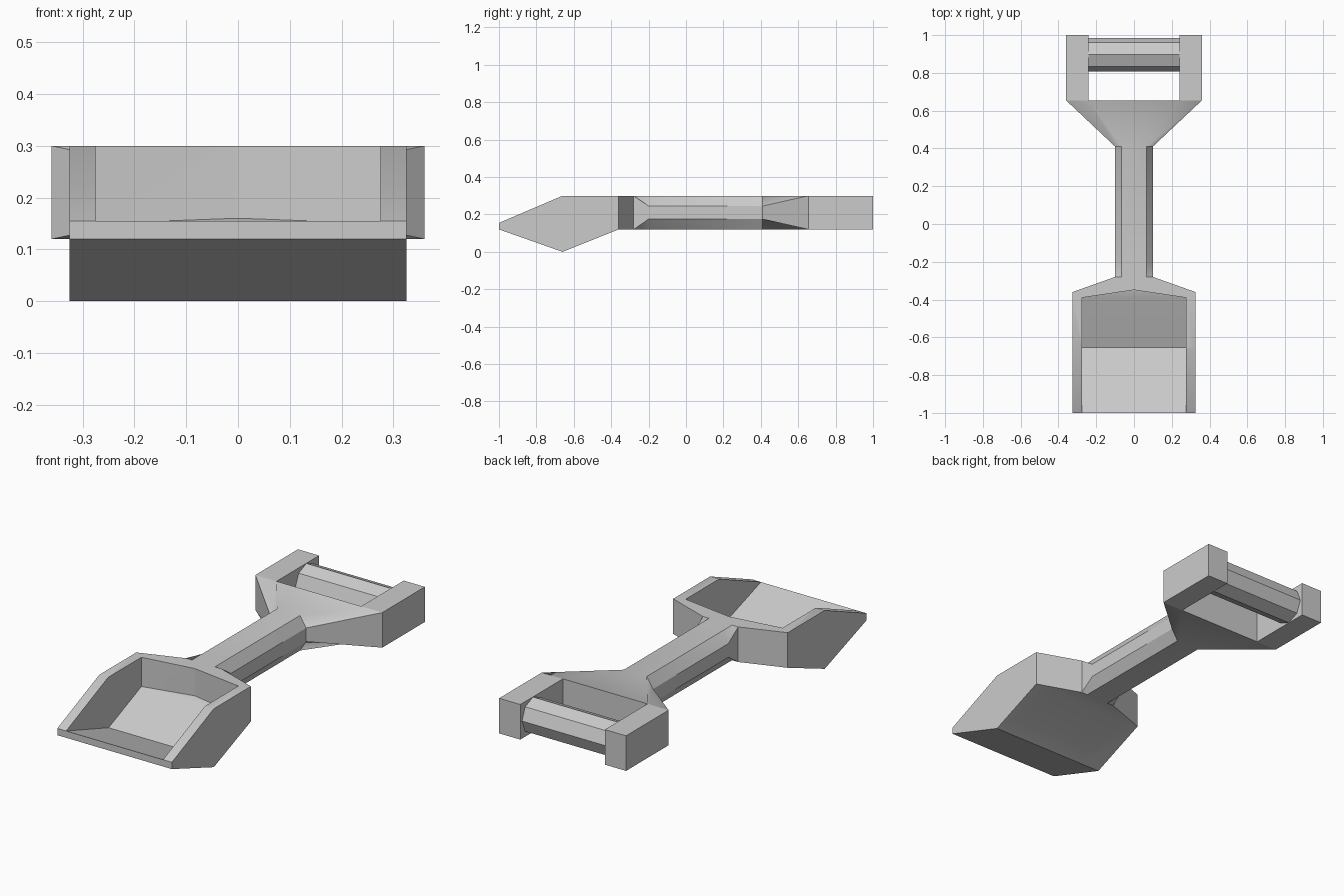
import bpy, bmesh
from mathutils import Matrix
from math import pi

if "Cube" in bpy.data.objects:
    bpy.data.objects.remove(bpy.data.objects["Cube"])


def finish(name, bm):
    bmesh.ops.recalc_face_normals(bm, faces=bm.faces)
    mesh = bpy.data.meshes.new(name)
    bm.to_mesh(mesh)
    bm.free()
    obj = bpy.data.objects.new(name, mesh)
    bpy.context.collection.objects.link(obj)
    return obj


def loft(name, rings):
    """Skin closed rings of points and cap both ends."""
    bm = bmesh.new()
    rows = [[bm.verts.new(p) for p in ring] for ring in rings]
    n = len(rows[0])
    for r0, r1 in zip(rows, rows[1:]):
        for i in range(n):
            j = (i + 1) % n
            bm.faces.new((r0[i], r0[j], r1[j], r1[i]))
    bm.faces.new(rows[0])
    bm.faces.new(rows[-1])
    return finish(name, bm)


def octagon(y, a, b, bottom, top, chamfer=0.0):
    """Section: flat half-width a, full half-width b, corner drop chamfer."""
    half = [(a, top), (b, top - chamfer), (b, bottom + chamfer), (a, bottom)]
    return [(x, y, z) for x, z in half] + [(-x, y, z) for x, z in reversed(half)]


def box_ring(y, w, bottom, top):
    return [(-w, y, bottom), (w, y, bottom), (w, y, top), (-w, y, top)]


# Scoop, shaft and flared handle base as one continuous skin
body = loft("shovel_body", [
    octagon(-1.00, 0.22, 0.325, 0.12, 0.155),
    octagon(-0.66, 0.22, 0.325, 0.00, 0.30),
    octagon(-0.36, 0.22, 0.325, 0.12, 0.30),
    octagon(-0.28, 0.065, 0.10, 0.12, 0.30),
    octagon(-0.20, 0.065, 0.10, 0.12, 0.30, 0.055),
    octagon(0.41, 0.065, 0.10, 0.12, 0.30, 0.055),
    octagon(0.655, 0.24, 0.36, 0.12, 0.30),
])

# Hollow of the scoop
cutter = loft("scoop_cutter", [
    box_ring(-1.10, 0.275, 0.188, 0.5),
    box_ring(-0.655, 0.275, 0.04, 0.5),
    box_ring(-0.39, 0.275, 0.15, 0.5),
    box_ring(-0.35, 0.005, 0.16, 0.5),
])
cutter.hide_render = True
mod = body.modifiers.new("hollow", 'BOOLEAN')
mod.operation = 'DIFFERENCE'
mod.solver = 'EXACT'
mod.object = cutter
bpy.context.view_layer.objects.active = body
body.select_set(True)
bpy.ops.object.modifier_apply(modifier=mod.name)
bpy.data.objects.remove(cutter)
bpy.ops.object.shade_smooth_by_angle(angle=pi / 6)

# Handle arms
for side, label in ((-1, "left"), (1, "right")):
    bm = bmesh.new()
    bmesh.ops.create_cube(bm, size=1, matrix=Matrix.Translation((side * 0.30, 0.8275, 0.21))
                          @ Matrix.Diagonal((0.12, 0.345, 0.18, 1)))
    finish("handle_arm_" + label, bm)

# Eight-sided grip bar
bm = bmesh.new()
bmesh.ops.create_cone(bm, cap_ends=True, segments=8, radius1=0.089, radius2=0.089, depth=0.50,
                      matrix=Matrix.Translation((0, 0.897, 0.21)) @ Matrix.Rotation(pi / 2, 4, 'Y'))
finish("grip_bar", bm)
